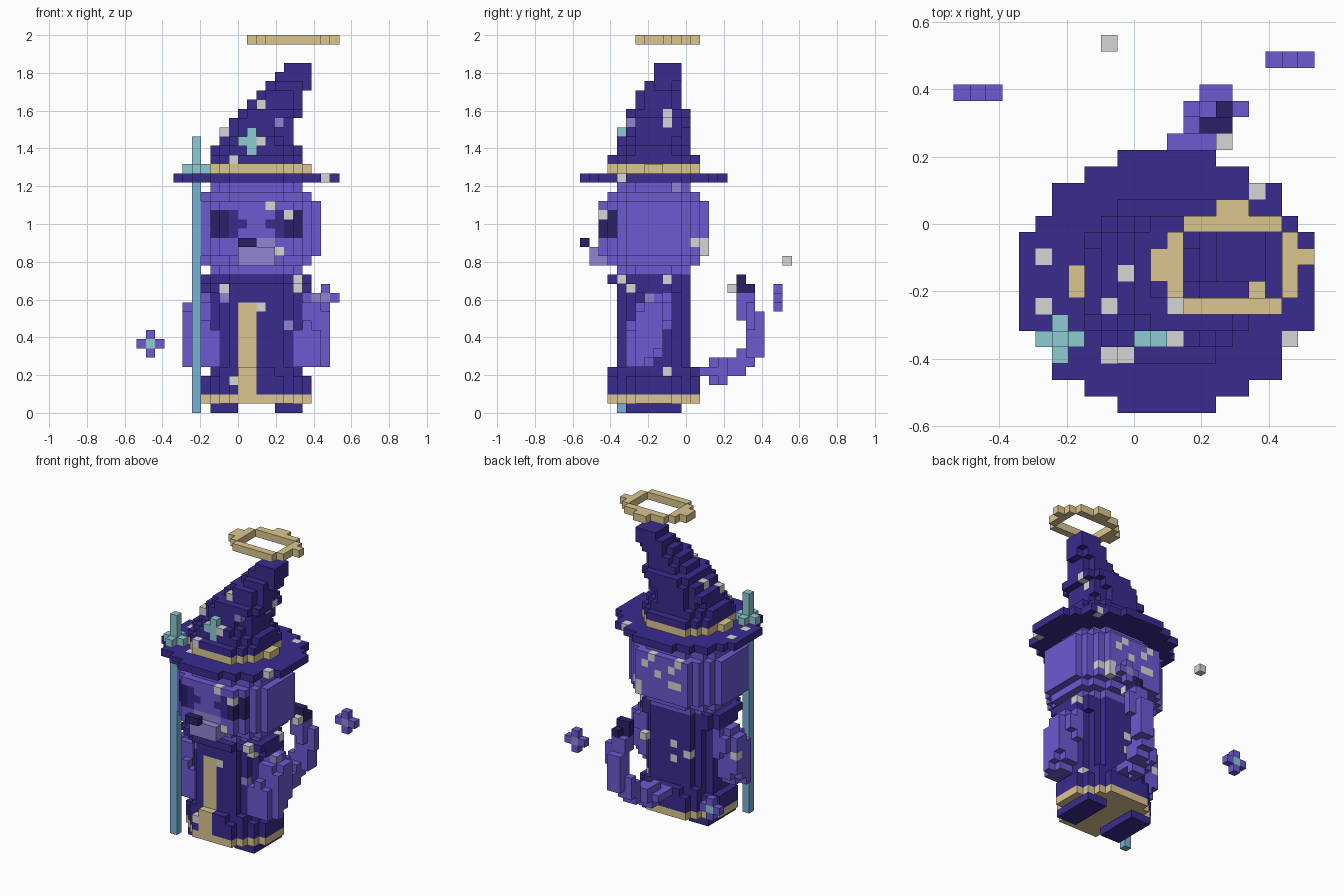
import bpy, bmesh
from mathutils import Vector

cube = bpy.data.objects.get("Cube")
if cube:
    bpy.data.objects.remove(cube, do_unlink=True)

V = 2 / 41                      # block size
CX, CY = 2.0, -3.5              # body axis, in blocks

PALETTE = {
    "robe_purple": (58, 43, 143), "fur_purple": (108, 90, 210),
    "dark_purple": (42, 32, 102), "pale_purple": (148, 132, 212),
    "gold": (218, 198, 143), "silver": (214, 214, 214),
    "teal": (140, 204, 211), "staff_blue": (120, 178, 215),
}


def linear(c):
    c /= 255
    return c / 12.92 if c <= 0.04045 else ((c + 0.055) / 1.055) ** 2.4


MATS = {}
for mat_name, rgb in PALETTE.items():
    m = bpy.data.materials.new(mat_name)
    col = (*[linear(c) for c in rgb], 1)
    m.diffuse_color = col
    m.use_nodes = True
    m.node_tree.nodes["Principled BSDF"].inputs["Base Color"].default_value = col
    MATS[mat_name] = m

parts = {}                      # part name -> {(i, j, k): colour}


def add(part, colour, cells):
    """Give block cells to a part, taking them from any earlier part."""
    for c in cells:
        for other in parts.values():
            other.pop(c, None)
        parts.setdefault(part, {})[c] = colour


def box(i0, i1, j0, j1, k0, k1):
    """Block cells, end values included."""
    return [(i, j, k) for i in range(i0, i1 + 1)
            for j in range(j0, j1 + 1) for k in range(k0, k1 + 1)]


def disc(k, a, b, n=2.0, cx=CX, cy=CY):
    """One layer shaped as a superellipse."""
    return [(i, j, k) for i in range(-12, 13) for j in range(-12, 12)
            if abs((i + .5 - cx) / a) ** n + abs((j - cy) / b) ** n <= 1]


def blob(cx, cy, cz, a, b, c):
    """Ellipsoid of blocks."""
    return [(i, j, k) for i, j, k in box(-1, 9, 0, 10, 0, 18)
            if ((i + .5 - cx) / a) ** 2 + ((j - cy) / b) ** 2 + ((k + .5 - cz) / c) ** 2 <= 1]


def paint(part, side, colour, spots):
    """Colour the outermost block of a part at each spot seen from a side."""
    axis, sign = {"front": (1, -1), "back": (1, 1), "left": (0, 1),
                  "right": (0, -1), "top": (2, 1)}[side]
    cells = parts[part]
    for spot in spots:
        hits = [c for c in cells if c[:axis] + c[axis + 1:] == spot]
        if hits:
            cells[max(hits, key=lambda c: sign * c[axis])] = colour


# Arms, mirrored about the body axis and slanting forward; the robe covers the inside
for k in range(5, 14):
    r = (1 - ((k - 8.5) / 5.2) ** 2) ** 0.5
    arm = disc(k, 2.9 * r, 2.1 * r, 2.2, 7.5 - max(0, k - 11), -4.2 + .2 * (k - 8))
    add("left_arm", "fur_purple", arm)
    add("right_arm", "fur_purple", [(3 - i, j, kk) for i, j, kk in arm])

# Feet and robe
for i in (-3, 4):
    add("feet", "robe_purple", box(i, i + 2, -6, -1, 0, 0))
add("hem", "gold", disc(1, 6, 5))
for k in range(2, 13):
    a, b = (6, 5) if k < 4 else (5, 5) if k == 4 else (5, 4)
    add("robe", "robe_purple", disc(k, a, b, 2.1))
paint("robe", "front", "gold", [(i, k) for i in (0, 1) for k in range(2, 12)])
add("collar", "robe_purple", disc(13, 6, 4, 2.2) + disc(14, 6, 4.5, 2.2, cy=-4))

# Head with eyes, muzzle and nose
for k, r in enumerate((5, 6, 7, 7, 7, 7, 7, 7, 6, 5), 15):
    add("head", "fur_purple", disc(k, r, r - 1, 2.5))
for i, k, colour in [(i, k, "dark_purple") for i in (-3, -2) for k in (19, 20, 21)] + [
        (-1, 19, "robe_purple"), (-1, 20, "robe_purple"), (-1, 21, "robe_purple"),
        (0, 20, "robe_purple")]:
    paint("head", "front", colour, [(i, k), (3 - i, k)])
add("muzzle", "pale_purple", box(0, 3, -9, -9, 16, 18) + box(0, 3, -10, -10, 16, 17))
add("nose", "dark_purple", box(0, 1, -11, -11, 18, 18))

# Tail swept along a curled path, with a slimmer dark tip
path = [Vector(p) for p in ((2.5, 2.6, 4.5), (2.9, 4.2, 4.5), (3.8, 5.6, 5), (4.6, 7.2, 6.6),
                            (5.3, 7.4, 9.5), (5.3, 6.6, 12), (5.3, 6, 13.9))]
for p, q in zip(path, path[1:]):
    for s in range(9):
        c = p.lerp(q, s / 8)
        for t in blob(*c, 1.4 if c.z < 11.5 else 1.15, 1.15, 1.15):
            add("tail", "dark_purple" if t[2] > 12 else "fur_purple", [t])
add("tail", "silver", [(5, 5, 13)])

# Hat: brim, band and a cone leaning to one side
add("hat_brim", "robe_purple", disc(25, 9, 8))
add("hat_band", "gold", disc(26, 5.75, 5))
LAYERS = [(-3, 7, -8, 1), (-3, 7, -7, 0), (-2, 6, -7, 0), (-2, 6, -6, 0), (-1, 6, -6, 0),
          (0, 7, -6, 0), (1, 7, -5, -1), (2, 7, -5, -1), (3, 8, -4, -1), (4, 8, -3, -1),
          (5, 8, -3, -1)]
for k, (x0, x1, y0, y1) in enumerate(LAYERS, 27):
    add("hat_cone", "robe_purple",
        disc(k, (x1 - x0) / 2, (y1 - y0 + 1) / 2, 2.4, (x0 + x1) / 2, (y0 + y1) / 2))
add("hat_star", "teal", box(1, 1, -7, -7, 28, 30) + box(0, 1, -7, -7, 29, 29))
add("hat_star", "silver", [(2, -7, 29)])

# Staff with a crossed head
add("staff", "staff_blue", box(-5, -5, -7, -7, 0, 24))
add("staff_head", "teal", box(-5, -5, -7, -7, 25, 29) + box(-6, -4, -7, -7, 26, 26)
    + box(-5, -5, -8, -6, 26, 26))

# Halo, as runs of blocks per row
HALO = {1: [(5, 6)], 0: [(3, 8)], -1: [(2, 2), (9, 9)], -2: [(1, 2), (9, 10)],
        -3: [(1, 2), (9, 9)], -4: [(2, 2), (9, 9)], -5: [(3, 8)]}
for j, runs in HALO.items():
    for i0, i1 in runs:
        add("halo", "gold", box(i0, i1, j, j, 40, 40))

# Floating sparkles
for name, i, j, k, centre in (("sparkle_low", -10, 8, 7, "teal"),
                              ("sparkle_high", 9, 10, 12, "pale_purple")):
    add(name, "fur_purple", box(i - 1, i + 1, j, j, k, k) + box(i, i, j, j, k - 1, k + 1))
    add(name, centre, [(i, j, k)])
add("sparkle_single", "silver", [(-2, 11, 16)])

# Silver and pale specks
paint("hat_brim", "top", "silver", [(-6, -2), (-6, -5), (7, 2), (9, -7), (-2, -8)])
paint("hat_cone", "top", "silver", [(-1, -3), (-1, -8)])
paint("hat_cone", "front", "silver", [(-2, 30), (2, 33)])
paint("hat_cone", "left", "silver", [(-2, 31), (-2, 32)])
paint("hat_cone", "front", "pale_purple", [(4, 31)])
paint("head", "front", "silver", [(3, 22), (5, 21), (4, 17)])
paint("head", "left", "silver", [(1, 18), (2, 18)])
paint("head", "back", "silver", [(3, 22), (-1, 22), (2, 20), (0, 19), (0, 21), (-1, 19),
                                 (4, 21), (5, 17)])
paint("head", "left", "pale_purple", [(-1, 24)])
paint("collar", "front", "silver", [(6, 14), (6, 13), (-2, 13)])
paint("collar", "left", "silver", [(-2, 14), (-6, 13)])
paint("robe", "front", "silver", [(2, 11), (-1, 3)])
paint("robe", "left", "silver", [(-2, 4)])
paint("robe", "back", "silver", [(1, 10), (-1, 9), (1, 8)])
paint("robe", "front", "pale_purple", [(-2, 12), (5, 9)])
paint("left_arm", "left", "pale_purple", [(-4, 12)])
paint("right_arm", "right", "silver", [(-3, 9)])

# Face corners of a block for each of its six sides
SIDES = []
for axis in range(3):
    for sign in (-1, 1):
        corners = []
        for u, v in ((0, 0), (1, 0), (1, 1), (0, 1))[::sign]:
            p = [0, 0, 0]
            p[axis] = (sign + 1) // 2
            p[(axis + 1) % 3], p[(axis + 2) % 3] = u, v
            corners.append(p)
        step = [0, 0, 0]
        step[axis] = sign
        SIDES.append((step, corners))

# Turn every part into a mesh of its exposed block faces
filled = {c for cells in parts.values() for c in cells}
for name, cells in parts.items():
    bm = bmesh.new()
    verts = {}
    colours = sorted(set(cells.values()))
    for c, colour in cells.items():
        for step, corners in SIDES:
            if tuple(a + b for a, b in zip(c, step)) in filled:
                continue
            loop = []
            for d in corners:
                p = tuple(a + b for a, b in zip(c, d))
                if p not in verts:
                    verts[p] = bm.verts.new((p[0] * V, (p[1] - .5) * V, p[2] * V))
                loop.append(verts[p])
            bm.faces.new(loop).material_index = colours.index(colour)
    mesh = bpy.data.meshes.new(name)
    bm.to_mesh(mesh)
    bm.free()
    for colour in colours:
        mesh.materials.append(MATS[colour])
    bpy.context.scene.collection.objects.link(bpy.data.objects.new(name, mesh))
